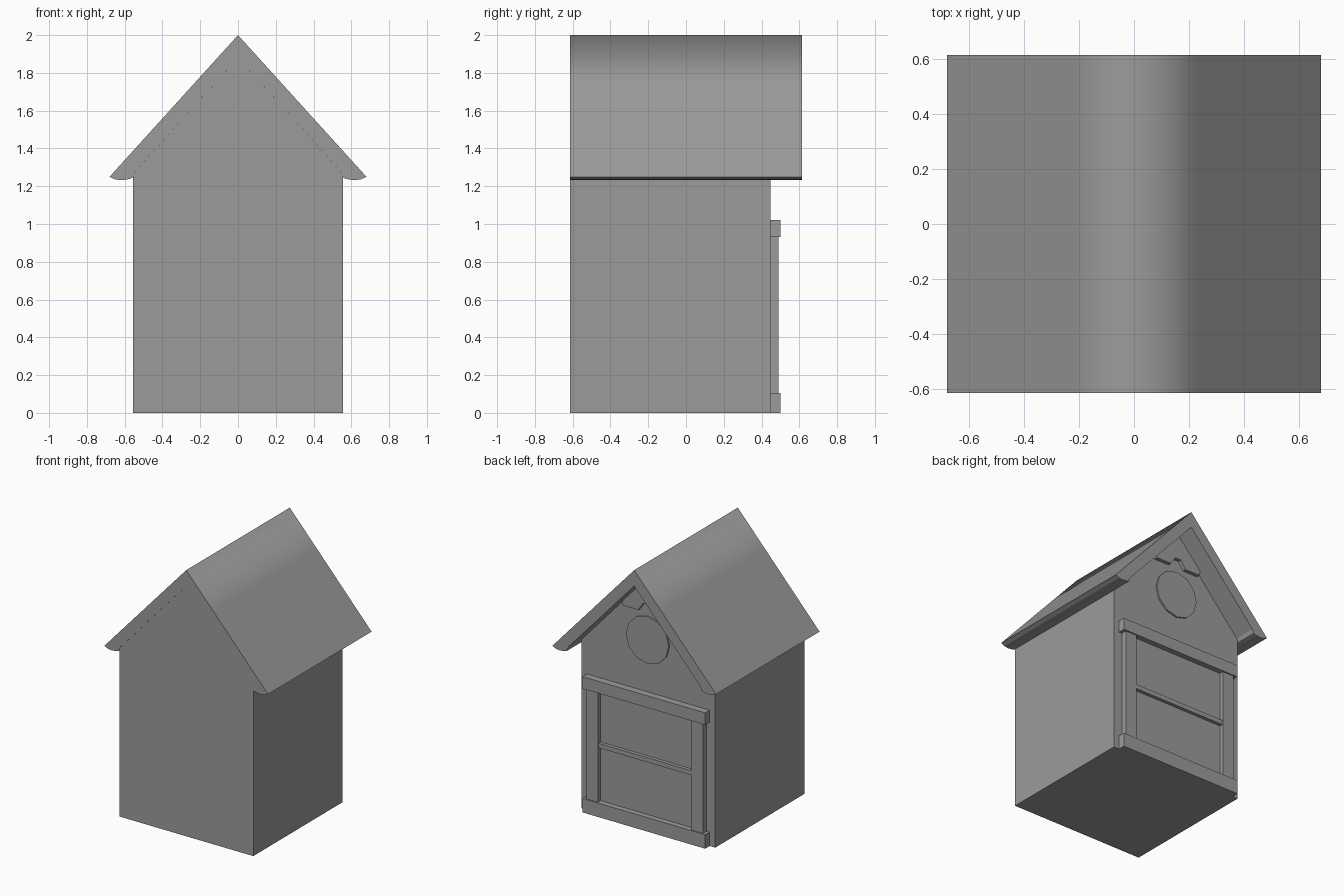
import bpy, bmesh, math
from mathutils import Matrix

if "Cube" in bpy.data.objects:
    bpy.data.objects.remove(bpy.data.objects["Cube"])

# Dark grey paint for every part
paint = bpy.data.materials.new("dark_grey")
paint.diffuse_color = (0.33, 0.33, 0.33, 1)
paint.use_nodes = True
paint.node_tree.nodes["Principled BSDF"].inputs["Base Color"].default_value = paint.diffuse_color


def finish(bm, name):
    bmesh.ops.recalc_face_normals(bm, faces=bm.faces)
    me = bpy.data.meshes.new(name)
    bm.to_mesh(me)
    bm.free()
    me.materials.append(paint)
    ob = bpy.data.objects.new(name, me)
    bpy.context.collection.objects.link(ob)
    return ob


def extrude_profile(name, pts, y0, y1):
    """Closed x/z outline pushed along y."""
    bm = bmesh.new()
    face = bm.faces.new([bm.verts.new((x, y0, z)) for x, z in pts])
    out = bmesh.ops.extrude_face_region(bm, geom=[face])["geom"]
    bmesh.ops.translate(bm, vec=(0, y1 - y0, 0),
                        verts=[v for v in out if isinstance(v, bmesh.types.BMVert)])
    return finish(bm, name)


def box(name, x0, x1, y0, y1, z0, z1):
    return extrude_profile(name, [(x0, z0), (x1, z0), (x1, z1), (x0, z1)], y0, y1)


def left(pts):
    """Mirror of the right half outline, in reverse order."""
    return [(-x, z) for x, z in reversed(pts) if x > 0]


WALL = 0.447

# House body with gable ends
body = [(0.556, 0), (0.556, 1.266), (0, 1.88)]
extrude_profile("house_body", body + left(body), -0.613, WALL)

# Roof shell with rounded eaves, smooth across the ridge
outer = [(0.68, 1.25), (0.23, 1.7463), (0, 2.0)]
inner = [(0, 1.88), (0.55, 1.273), (0.56, 1.243), (0.585, 1.236), (0.615, 1.232), (0.65, 1.236)]
roof = extrude_profile("roof", outer + left(outer) + left(inner) + inner, -0.615, 0.615)
for p in roof.data.polygons:
    corners = [roof.data.vertices[i].co for i in p.vertices]
    p.use_smooth = all(abs(c.z - (2 - 1.103 * abs(c.x))) < 0.01 for c in corners)

# Door panel and its frame
box("door_panel", -0.42, 0.42, WALL - 0.02, 0.458, 0.05, 0.98)
box("door_top_beam", -0.51, 0.51, WALL - 0.02, 0.50, 0.93, 1.02)
box("door_bottom_beam", -0.51, 0.51, WALL - 0.02, 0.50, 0.0, 0.105)
box("door_middle_rail", -0.40, 0.40, WALL - 0.02, 0.484, 0.512, 0.546)
for side, s in (("right", 1), ("left", -1)):
    a, b = sorted((s * 0.39, s * 0.485))
    box("door_post_" + side, a, b, WALL - 0.02, 0.49, 0.05, 0.98)

# Round gable window
bm = bmesh.new()
bmesh.ops.create_cone(bm, cap_ends=True, segments=12, radius1=0.178, radius2=0.178, depth=0.03,
                      matrix=Matrix.Translation((0, WALL - 0.003, 1.415)) @ Matrix.Rotation(math.pi / 2, 4, 'X'))
finish(bm, "round_window")

# Notched board under the ridge
extrude_profile("gable_board",
                [(-0.19, 1.63), (-0.065, 1.63), (-0.025, 1.69), (0.025, 1.69), (0.065, 1.63), (0.19, 1.63),
                 (0.20, 1.67), (0, 1.89), (-0.20, 1.67)], WALL - 0.02, 0.475)
